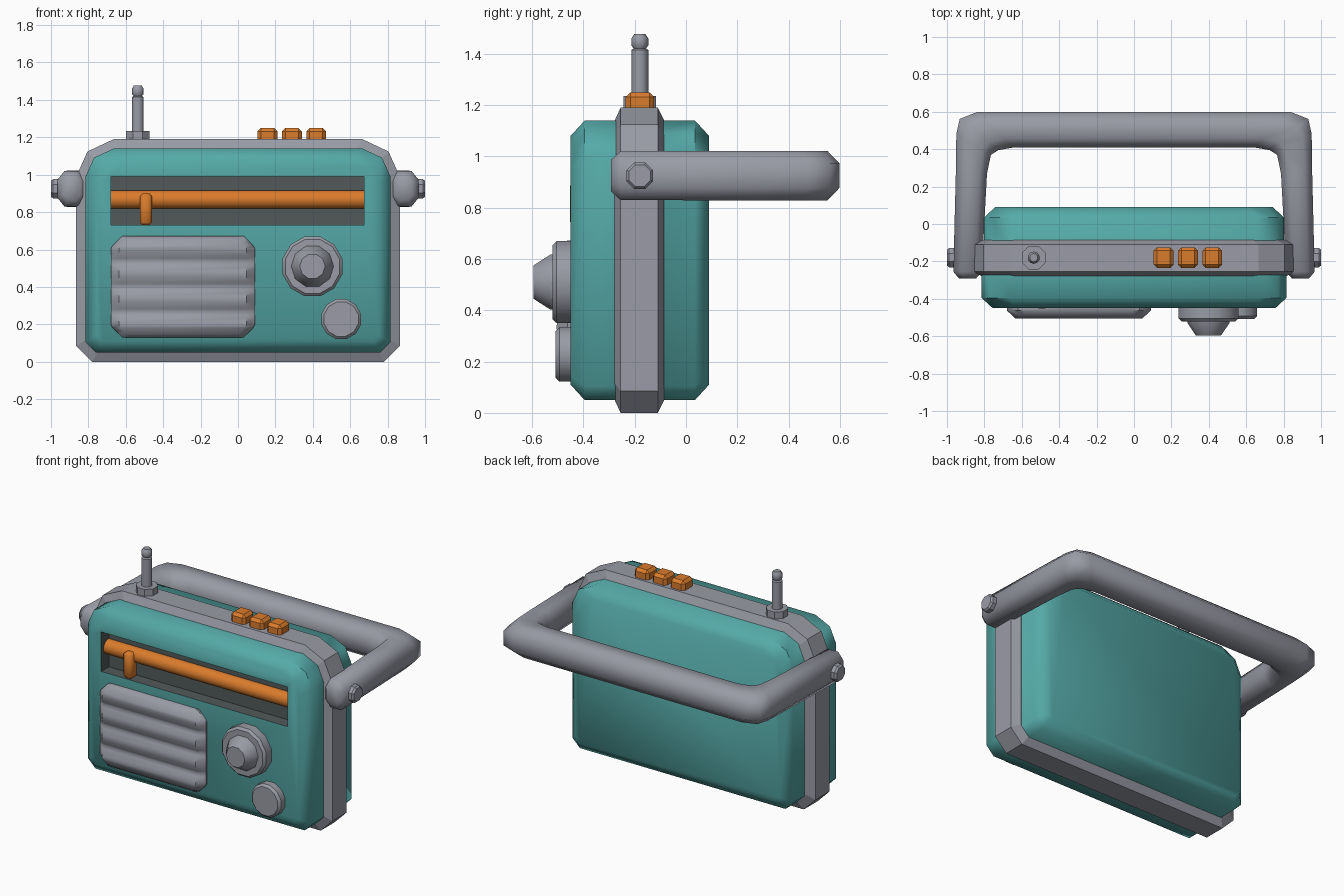
import bpy, bmesh, math
from mathutils import Vector

if "Cube" in bpy.data.objects:
    bpy.data.objects.remove(bpy.data.objects["Cube"])


def material(name, rgb):
    m = bpy.data.materials.new(name)
    m.diffuse_color = (*rgb, 1)
    m.use_nodes = True
    m.node_tree.nodes["Principled BSDF"].inputs["Base Color"].default_value = m.diffuse_color
    return m


TEAL = material("teal", (0.09, 0.40, 0.39))
GREY = material("grey", (0.32, 0.33, 0.38))
ORANGE = material("orange", (0.70, 0.20, 0.025))
DARK = material("dark_grey", (0.085, 0.10, 0.10))


def finish(name, bm, mat, smooth=None):
    bmesh.ops.recalc_face_normals(bm, faces=bm.faces[:])
    me = bpy.data.meshes.new(name)
    bm.to_mesh(me)
    bm.free()
    me.materials.append(mat)
    ob = bpy.data.objects.new(name, me)
    bpy.context.collection.objects.link(ob)
    if smooth:
        shade(ob, smooth)
    return ob


def shade(ob, angle):
    bpy.ops.object.select_all(action='DESELECT')
    ob.select_set(True)
    bpy.context.view_layer.objects.active = ob
    bpy.ops.object.shade_smooth_by_angle(angle=math.radians(angle))


def loft(name, rings, mat, smooth=None):
    """Skin a row of equal-length rings and cap both ends."""
    bm = bmesh.new()
    vs = [[bm.verts.new(p) for p in r] for r in rings]
    n = len(vs[0])
    for a, b in zip(vs, vs[1:]):
        for i in range(n):
            j = (i + 1) % n
            bm.faces.new((a[i], a[j], b[j], b[i]))
    bm.faces.new(vs[0])
    bm.faces.new(vs[-1])
    return finish(name, bm, mat, smooth)


def lathe(name, centre, axis, profile, sides, mat, smooth=None):
    """Turn (radius, distance) pairs about an axis."""
    d = Vector(axis)
    u = Vector((0, 0, 1)) if abs(d.z) < 0.5 else Vector((1, 0, 0))
    v = d.cross(u)
    rings = []
    for r, t in profile:
        ring = []
        for i in range(sides):
            a = 2 * math.pi * (i + 0.5) / sides
            ring.append(Vector(centre) + d * t + (u * math.cos(a) + v * math.sin(a)) * r)
        rings.append(ring)
    return loft(name, rings, mat, smooth)


def box(name, lo, hi, mat, bevel=0.0, smooth=None):
    bm = bmesh.new()
    bmesh.ops.create_cube(bm, size=1)
    for v in bm.verts:
        v.co = Vector([(l + h) / 2 + c * (h - l) for l, h, c in zip(lo, hi, v.co)])
    if bevel:
        bmesh.ops.bevel(bm, geom=bm.edges[:], offset=bevel, segments=1,
                        affect='EDGES', profile=0.5)
    return finish(name, bm, mat, smooth)


def case_ring(y, hw, z0, z1, inset, b, t):
    """Case outline: small chamfers below, larger rounded corners on top."""
    hw, z0, z1 = hw - inset, z0 + inset, z1 - inset
    b, t = b - inset * 0.4, t - inset * 0.4
    half = [(hw - b, z0), (hw, z0 + b), (hw, z1 - t),
            (hw - 0.3 * t, z1 - 0.33 * t), (hw - t, z1)]
    pts = half + [(-x, z) for x, z in reversed(half)]
    return [(x, y, z) for x, z in pts]


# main case, slightly narrower behind the band
case = loft("case", [case_ring(y, hw, 0.05, 1.14, i, 0.055, 0.15) for y, hw, i in
                     [(-0.45, 0.815, 0.06), (-0.395, 0.815, 0), (-0.18, 0.815, 0),
                      (-0.17, 0.802, 0), (0.035, 0.802, 0), (0.09, 0.802, 0.06)]], TEAL)

# dial window cut into the front, with dark inner faces
cutter = box("window_cutter", (-0.68, -0.6, 0.73), (0.675, -0.37, 0.99), DARK)
cutter.hide_render = True
mod = case.modifiers.new("window", 'BOOLEAN')
mod.operation = 'DIFFERENCE'
mod.solver = 'EXACT'
mod.object = cutter
bpy.context.view_layer.objects.active = case
bpy.ops.object.modifier_apply(modifier=mod.name)
bpy.data.objects.remove(cutter)
while len(case.data.materials) > 1:
    case.data.materials.pop()
case.data.materials.append(DARK)
for p in case.data.polygons:
    c = p.center
    inside = abs(c.x) < 0.69 and -0.447 < c.y < -0.36 and 0.72 < c.z < 1.0
    p.material_index = 1 if inside else 0
shade(case, 50)

# grey band round the case
loft("band", [case_ring(y, 0.865, 0, 1.19, i, 0.085, 0.2) for y, i in
              [(-0.278, 0.05), (-0.255, 0), (-0.11, 0), (-0.085, 0.05)]], GREY)

# dial bar and needle
lathe("dial_bar", (-0.68, -0.375, 0.868), (1, 0, 0), [(0.05, 0), (0.05, 1.355)], 12, ORANGE, 40)
box("dial_needle", (-0.525, -0.452, 0.73), (-0.46, -0.38, 0.90), ORANGE, 0.015, 50)

# ribbed speaker grille
rings = []
z0, z1, ribs, steps = 0.13, 0.672, 4, 8
zs = [z0 + (z1 - z0) * k / (ribs * steps) for k in range(ribs * steps + 1)]
for k, z in enumerate(zs):
    edge = min(z - z0, z1 - z)
    e = max(0, 0.06 - edge)
    y = -0.478 - 0.027 * abs(math.sin(math.pi * k / steps))
    if edge < 1e-6:
        y = -0.462
    t = 0.045
    rings.append([(-0.68 + e, -0.43, z), (-0.68 + e, -0.462, z), (-0.68 + e + t, y, z),
                  (0.09 - e - t, y, z), (0.09 - e, -0.462, z), (0.09 - e, -0.43, z)])
loft("speaker_grille", rings, GREY, 40)

# knobs
lathe("tuning_knob_base", (0.398, -0.44, 0.51), (0, -1, 0),
      [(0.165, 0), (0.165, 0.065), (0.15, 0.08), (0.11, 0.08)], 12, GREY, 35)
lathe("tuning_knob", (0.398, -0.51, 0.51), (0, -1, 0),
      [(0.115, 0), (0.112, 0.02), (0.068, 0.085)], 10, GREY, 35)
lathe("volume_knob", (0.552, -0.44, 0.228), (0, -1, 0),
      [(0.11, 0), (0.11, 0.053), (0.095, 0.068)], 12, GREY, 35)

# push buttons on top
for k in range(3):
    x = 0.105 + 0.13 * k
    box(f"push_button_{k + 1}", (x, -0.235, 1.17), (x + 0.106, -0.125, 1.25), ORANGE, 0.018)

# antenna
lathe("antenna_base", (-0.536, -0.18, 1.17), (0, 0, 1), [(0.068, 0), (0.068, 0.065)], 8, GREY)
lathe("antenna_rod", (-0.536, -0.18, 1.2), (0, 0, 1), [(0.033, 0), (0.033, 0.215), (0.022, 0.222)],
      10, GREY, 40)
lathe("antenna_tip", (-0.536, -0.18, 1.415), (0, 0, 1),
      [(0.02, 0), (0.033, 0.018), (0.033, 0.045), (0.022, 0.062)], 10, GREY, 50)

# carrying handle: (outer x, y, inner x, y, half height) from the pivot to the crossbar
stations = [(0.935, -0.292, 0.845, -0.292, 0.062), (0.966, -0.255, 0.814, -0.255, 0.095),
            (0.952, 0.30, 0.786, 0.27, 0.097), (0.95, 0.48, 0.765, 0.37, 0.097),
            (0.932, 0.562, 0.725, 0.395, 0.097), (0.84, 0.598, 0.64, 0.41, 0.097)]
section = [(1, 0.5), (0.5, 1), (-0.5, 1), (-1, 0.5), (-1, -0.5), (-0.5, -1), (0.5, -1), (1, -0.5)]


def handle_ring(s, side):
    ox, oy, ix, iy, h = s
    return [(side * ((ox + ix) / 2 + a * (ox - ix) / 2),
             (oy + iy) / 2 + a * (oy - iy) / 2, 0.925 + b * h) for a, b in section]


loft("handle", [handle_ring(s, 1) for s in stations] +
     [handle_ring(s, -1) for s in reversed(stations)], GREY, 55)

# handle pivot pins
for side, label in ((1, "right"), (-1, "left")):
    lathe(f"{label}_handle_pin", (side * 0.84, -0.18, 0.925), (side, 0, 0),
          [(0.056, 0), (0.056, 0.148), (0.046, 0.16)], 8, GREY)
